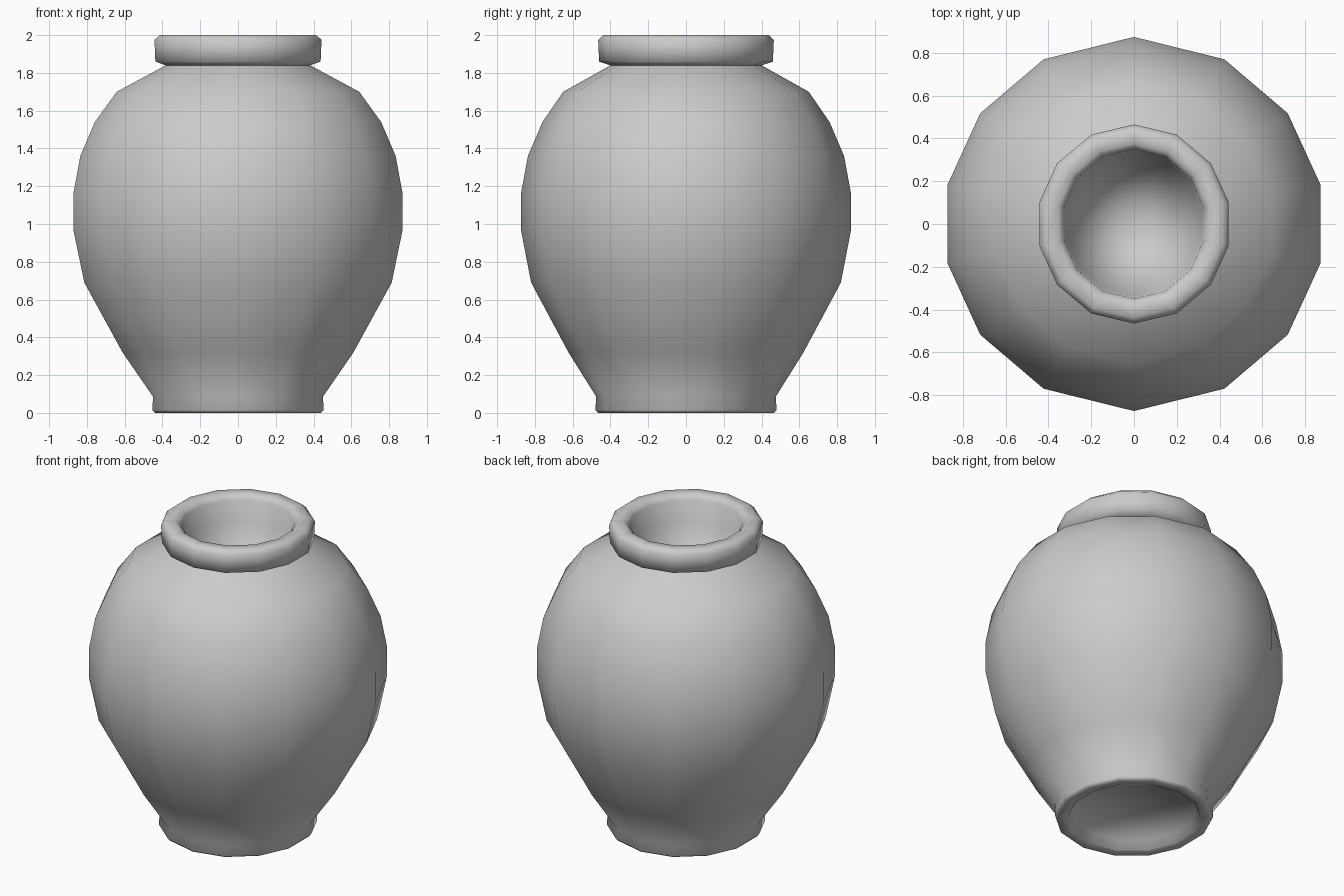
import bpy, bmesh, math

if "Cube" in bpy.data.objects:
    bpy.data.objects.remove(bpy.data.objects["Cube"])

# Uneven 14-sided spacing: the body is slightly fuller than the foot and rim
BODY_ANGLES = [0, 28.3, 53.7, 77.9]
RIM_ANGLES = [0, 26.0, 52.3, 77.3]


def full_circle(quarter):
    half = quarter + [180 - a for a in reversed(quarter)]
    return [math.radians(a) for a in half + [360 - a for a in reversed(half[1:-1])]]


# Profile rows: radius, height, x stretch, spacing; from foot recess to mouth
P = [
    (0.38, 0.06, 0.97, RIM_ANGLES),
    (0.40, 0.005, 0.97, RIM_ANGLES),
    (0.465, 0.0, 0.97, RIM_ANGLES),
    (0.48, 0.015, 0.97, RIM_ANGLES),
    (0.475, 0.085, 0.97, RIM_ANGLES),
    (0.622, 0.32, 1.005, BODY_ANGLES),
    (0.82, 0.69, 1.015, BODY_ANGLES),
    (0.874, 0.97, 1.02, BODY_ANGLES),
    (0.874, 1.16, 1.02, BODY_ANGLES),
    (0.837, 1.36, 1.02, BODY_ANGLES),
    (0.76, 1.54, 1.02, BODY_ANGLES),
    (0.65, 1.70, 1.01, BODY_ANGLES),
    (0.40, 1.84, 0.98, RIM_ANGLES),
    (0.46, 1.86, 0.975, RIM_ANGLES),
    (0.465, 1.975, 0.975, RIM_ANGLES),
    (0.438, 2.0, 0.97, RIM_ANGLES),
    (0.375, 2.0, 0.965, RIM_ANGLES),
    (0.35, 1.97, 0.955, RIM_ANGLES),
    (0.335, 1.84, 0.955, RIM_ANGLES),
]

bm = bmesh.new()
rings = []
for r, z, sx, spacing in P:
    rings.append([bm.verts.new((r * sx * math.sin(a), r * math.cos(a), z))
                  for a in full_circle(spacing)])

# Walls
n = len(rings[0])
for lower, upper in zip(rings, rings[1:]):
    for i in range(n):
        j = (i + 1) % n
        bm.faces.new((lower[i], lower[j], upper[j], upper[i]))

# Foot recess and inside hollow, each closed to a centre point
for ring, depth in ((rings[0], 0.07), (rings[-1], 1.3)):
    centre = bm.verts.new((0, 0, depth))
    for i in range(n):
        bm.faces.new((ring[i], ring[(i + 1) % n], centre))

bmesh.ops.recalc_face_normals(bm, faces=bm.faces)
mesh = bpy.data.meshes.new("vase")
bm.to_mesh(mesh)
bm.free()

vase = bpy.data.objects.new("vase", mesh)
bpy.context.collection.objects.link(vase)
bpy.context.view_layer.objects.active = vase
vase.select_set(True)
bpy.ops.object.shade_smooth_by_angle(angle=math.radians(75))
